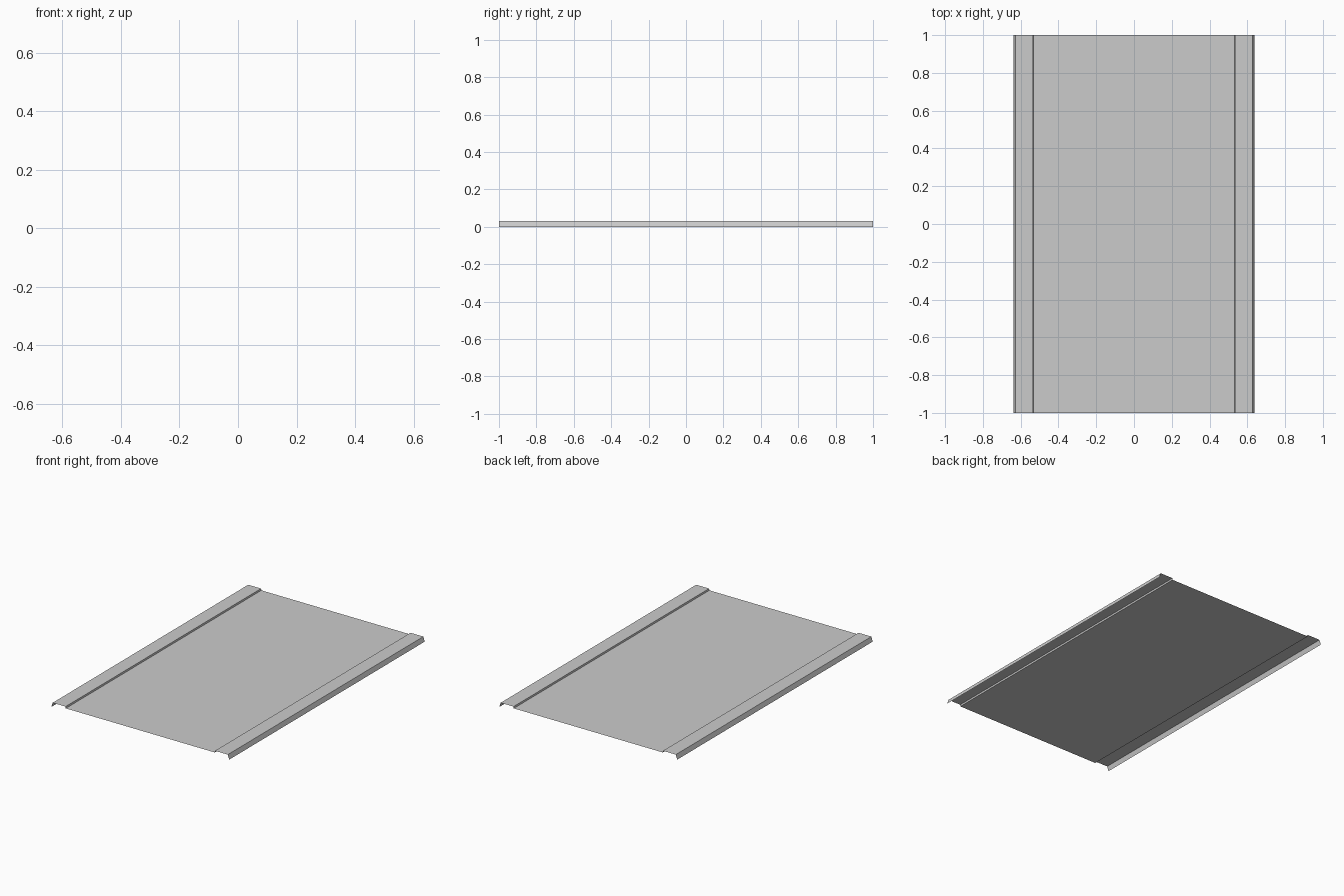
import bpy, bmesh

if "Cube" in bpy.data.objects:
    bpy.data.objects.remove(bpy.data.objects["Cube"])

# Half cross-section of the folded sheet (x, z), from the panel edge outwards
half = [(0.533, 0.019), (0.535, 0.03), (0.627, 0.03), (0.637, 0.0)]
profile = [(-x, z) for x, z in reversed(half)] + half

# Sweep the thin profile along the length
bm = bmesh.new()
front = [bm.verts.new((x, -1, z)) for x, z in profile]
back = [bm.verts.new((x, 1, z)) for x, z in profile]
for i in range(len(profile) - 1):
    bm.faces.new((front[i], front[i + 1], back[i + 1], back[i]))

mesh = bpy.data.meshes.new("folded_sheet_panel")
bm.to_mesh(mesh)
bm.free()
panel = bpy.data.objects.new("folded_sheet_panel", mesh)
bpy.context.collection.objects.link(panel)
